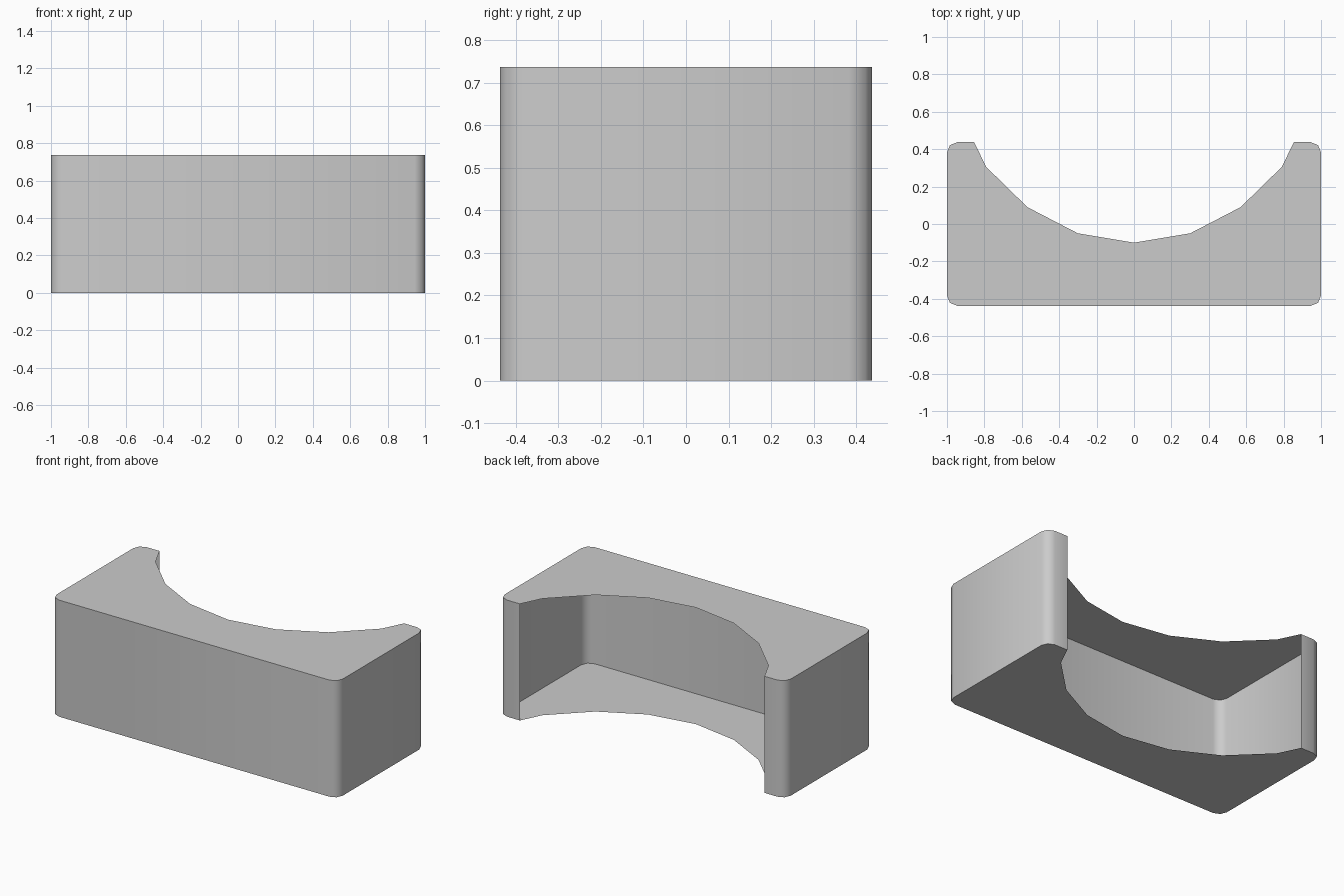
import bpy, bmesh, math

if "Cube" in bpy.data.objects:
    bpy.data.objects.remove(bpy.data.objects["Cube"])

X, Y, H = 1.0, 0.4375, 0.737   # half width, half depth, height
R = 0.055                      # corner radius
TIP = 0.855                    # inner edge of the back tabs


def corner(sx, sy):
    """Rounded corner, listed from the side wall to the front/back wall."""
    pts = []
    for i in range(3):
        a = i * math.pi / 4
        pts.append((sx * (X - R + R * math.cos(a)), sy * (Y - R + R * math.sin(a))))
    return pts


# Outer wall path: left tab, around the front, to the right tab
left = [(-TIP, Y)] + corner(-1, 1)[::-1] + corner(-1, -1)
outer = left + [(-x, y) for x, y in reversed(left)]

# Scooped back edge, right to left
half = [(0.79, 0.305), (0.57, 0.09), (0.30, -0.05)]
scoop = half + [(0, -0.10)] + [(-x, y) for x, y in reversed(half)]

bm = bmesh.new()
outline = outer + scoop
low = [bm.verts.new((x, y, 0)) for x, y in outline]
high = [bm.verts.new((x, y, H)) for x, y in outline]

# Top and bottom plates
bm.faces.new(high)
bm.faces.new(low[::-1])

# Thin outer wall; the scooped side stays open
for i in range(len(outer) - 1):
    bm.faces.new((low[i], low[i + 1], high[i + 1], high[i]))

mesh = bpy.data.meshes.new("scooped_shell")
bm.to_mesh(mesh)
bm.free()
shell = bpy.data.objects.new("scooped_shell", mesh)
bpy.context.collection.objects.link(shell)

# Soft corners, sharp plate edges
bpy.context.view_layer.objects.active = shell
shell.select_set(True)
bpy.ops.object.shade_smooth_by_angle(angle=math.radians(50))
